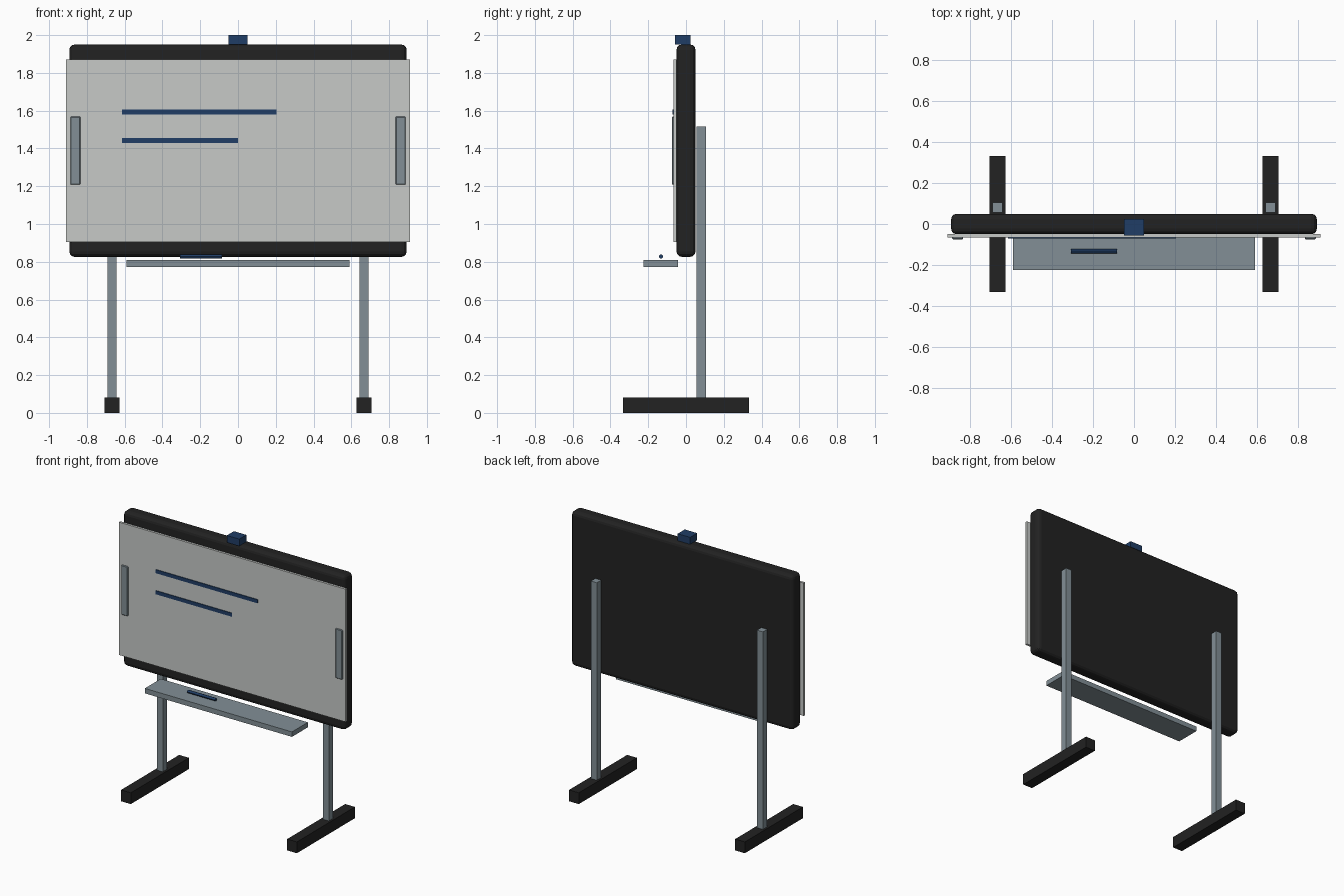
import bpy, math

if "Cube" in bpy.data.objects:
    bpy.data.objects.remove(bpy.data.objects["Cube"])


def material(name, rgb):
    m = bpy.data.materials.new(name)
    m.diffuse_color = (*rgb, 1)
    m.use_nodes = True
    m.node_tree.nodes["Principled BSDF"].inputs["Base Color"].default_value = m.diffuse_color
    return m


BLACK = material("charcoal", (0.016, 0.016, 0.016))
PANEL = material("light_grey", (0.57, 0.59, 0.575))
METAL = material("blue_grey", (0.223, 0.275, 0.305))
NAVY = material("navy", (0.0144, 0.048, 0.133))


def box(name, x, y, z, mat, bevel=0, segments=1):
    """Box from (min, max) ranges on each axis, with optional rounded edges."""
    ranges = (x, y, z)
    bpy.ops.mesh.primitive_cube_add(size=1, location=[(a + b) / 2 for a, b in ranges])
    ob = bpy.context.object
    ob.name = name
    ob.scale = [b - a for a, b in ranges]
    bpy.ops.object.transform_apply(location=False, rotation=False, scale=True)
    ob.data.materials.append(mat)
    if bevel:
        mod = ob.modifiers.new("rounded_edges", 'BEVEL')
        mod.width = bevel
        mod.segments = segments
    return ob


# Board body and writing surface
box("board_frame", (-0.893, 0.893), (-0.05, 0.05), (0.826, 1.95), BLACK, 0.028, 3)
box("writing_panel", (-0.911, 0.911), (-0.066, -0.049), (0.906, 1.87), PANEL)

# Written lines on the panel
box("upper_pen_stroke", (-0.614, 0.205), (-0.071, -0.065), (1.581, 1.607), NAVY)
box("lower_pen_stroke", (-0.614, 0.0), (-0.071, -0.065), (1.428, 1.454), NAVY)

# Camera on the top edge
box("top_camera", (-0.05, 0.05), (-0.057, 0.024), (1.949, 2.0), NAVY)

# Shelf and marker
box("tray", (-0.591, 0.591), (-0.225, -0.043), (0.773, 0.809), METAL)
bpy.ops.mesh.primitive_cylinder_add(vertices=12, radius=0.011, depth=0.224,
                                    location=(-0.196, -0.133, 0.828),
                                    rotation=(0, math.pi / 2, 0))
marker = bpy.context.object
marker.name = "marker"
marker.data.materials.append(NAVY)
bpy.ops.object.shade_smooth_by_angle()

# Paired side handles, posts and feet
for side, s in (("left", -1), ("right", 1)):
    def span(centre, half):
        return (s * centre - half, s * centre + half)
    box(side + "_handle", span(0.861, 0.027), (-0.075, -0.062), (1.208, 1.568), METAL, 0.004)
    box(side + "_post", span(0.667, 0.024), (0.055, 0.105), (0.075, 1.516), METAL)
    box(side + "_foot", span(0.667, 0.039), (-0.333, 0.333), (0.0, 0.082), BLACK)
